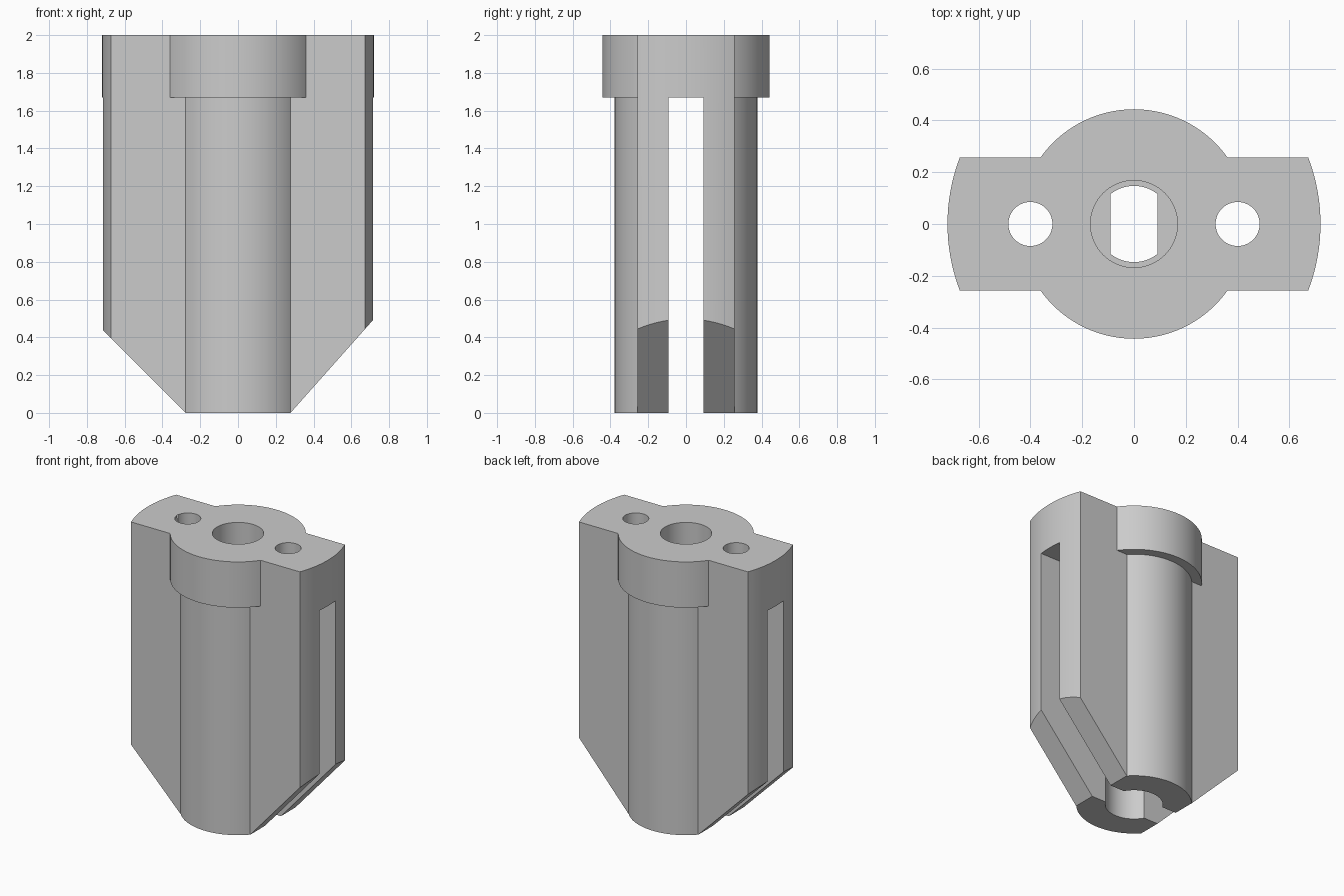
import bpy, bmesh
from math import sin, cos, asin, acos, pi, radians

cube = bpy.data.objects.get("Cube")
if cube:
    bpy.data.objects.remove(cube, do_unlink=True)

grey = bpy.data.materials.new("light_grey")
grey.use_nodes = True
colour = (0.6, 0.6, 0.6, 1)
grey.diffuse_color = colour
grey.node_tree.nodes["Principled BSDF"].inputs["Base Color"].default_value = colour

HALF_Y = 0.257      # half thickness of the wings
WING_R = 0.72       # rounded outer ends of the wings
SHAFT_R, CAP_R = 0.378, 0.443
CAP_Z, TOP = 1.67, 2.0


def arc(r, start, end, n):
    return [(r * cos(start + (end - start) * i / n),
             r * sin(start + (end - start) * i / n)) for i in range(n + 1)]


def circle(r, n=64, x=0):
    return [(x + px, py) for px, py in arc(r, 0, 2 * pi, n)[:-1]]


def prism(name, outline, low, high, axis="z"):
    """Extrude a closed outline along z, or an (x, z) outline along y."""
    place = (lambda a, b, h: (a, b, h)) if axis == "z" else (lambda a, b, h: (a, h, b))
    bm = bmesh.new()
    face = bm.faces.new([bm.verts.new(place(a, b, low)) for a, b in outline])
    top = bmesh.ops.extrude_face_region(bm, geom=[face])["geom"]
    offset = place(0, 0, high - low)
    bmesh.ops.translate(bm, vec=offset,
                        verts=[v for v in top if isinstance(v, bmesh.types.BMVert)])
    bmesh.ops.recalc_face_normals(bm, faces=bm.faces)
    mesh = bpy.data.meshes.new(name)
    bm.to_mesh(mesh)
    bm.free()
    mesh.materials.append(grey)
    obj = bpy.data.objects.new(name, mesh)
    bpy.context.collection.objects.link(obj)
    return obj


def combine(target, tool, operation):
    mod = target.modifiers.new(tool.name, "BOOLEAN")
    mod.operation, mod.solver, mod.object = operation, "EXACT", tool
    bpy.context.view_layer.objects.active = target
    bpy.ops.object.modifier_apply(modifier=mod.name)
    bpy.data.objects.remove(tool, do_unlink=True)


# Flat winged body with rounded ends
a = asin(HALF_Y / WING_R)
body = prism("plug_body", arc(WING_R, -a, a, 16) + arc(WING_R, pi - a, pi + a, 16), 0, TOP)

# Round shaft and wider cap
combine(body, prism("shaft", circle(SHAFT_R, 96), 0, CAP_Z + 0.1), "UNION")
combine(body, prism("cap", circle(CAP_R, 96), CAP_Z, TOP), "UNION")

# Tapered lower corners, slightly steeper on the left
for side, slope in ((1, 1.125), (-1, 1.0)):
    wedge = [(side * x, z) for x, z in
             ((0.178, -0.1 * slope), (0.878, 0.6 * slope), (0.878, -0.1 * slope))]
    combine(body, prism("taper_cutter", wedge, -0.6, 0.6, "y"), "DIFFERENCE")

# Slot through both wings, open at the bottom
slot = [(-1, -0.0925), (1, -0.0925), (1, 0.0925), (-1, 0.0925)]
combine(body, prism("slot_cutter", slot, -0.2, CAP_Z), "DIFFERENCE")

# Lower bore, flat-sided through hole and top counterbore
combine(body, prism("lower_bore_cutter", circle(0.188), -0.2, CAP_Z), "DIFFERENCE")
flat = acos(0.091 / 0.147)
keyed = arc(0.147, flat, pi - flat, 16) + arc(0.147, pi + flat, 2 * pi - flat, 16)
combine(body, prism("keyed_hole_cutter", keyed, CAP_Z - 0.1, TOP + 0.1), "DIFFERENCE")
combine(body, prism("counterbore_cutter", circle(0.168), 1.76, TOP + 0.1), "DIFFERENCE")

# Screw holes in the wings
for side in (-1, 1):
    hole = prism("screw_hole_cutter", circle(0.085, 48, side * 0.4), CAP_Z - 0.1, TOP + 0.1)
    combine(body, hole, "DIFFERENCE")

bpy.ops.object.select_all(action="DESELECT")
body.select_set(True)
bpy.context.view_layer.objects.active = body
bpy.ops.object.shade_smooth_by_angle(angle=radians(30))
